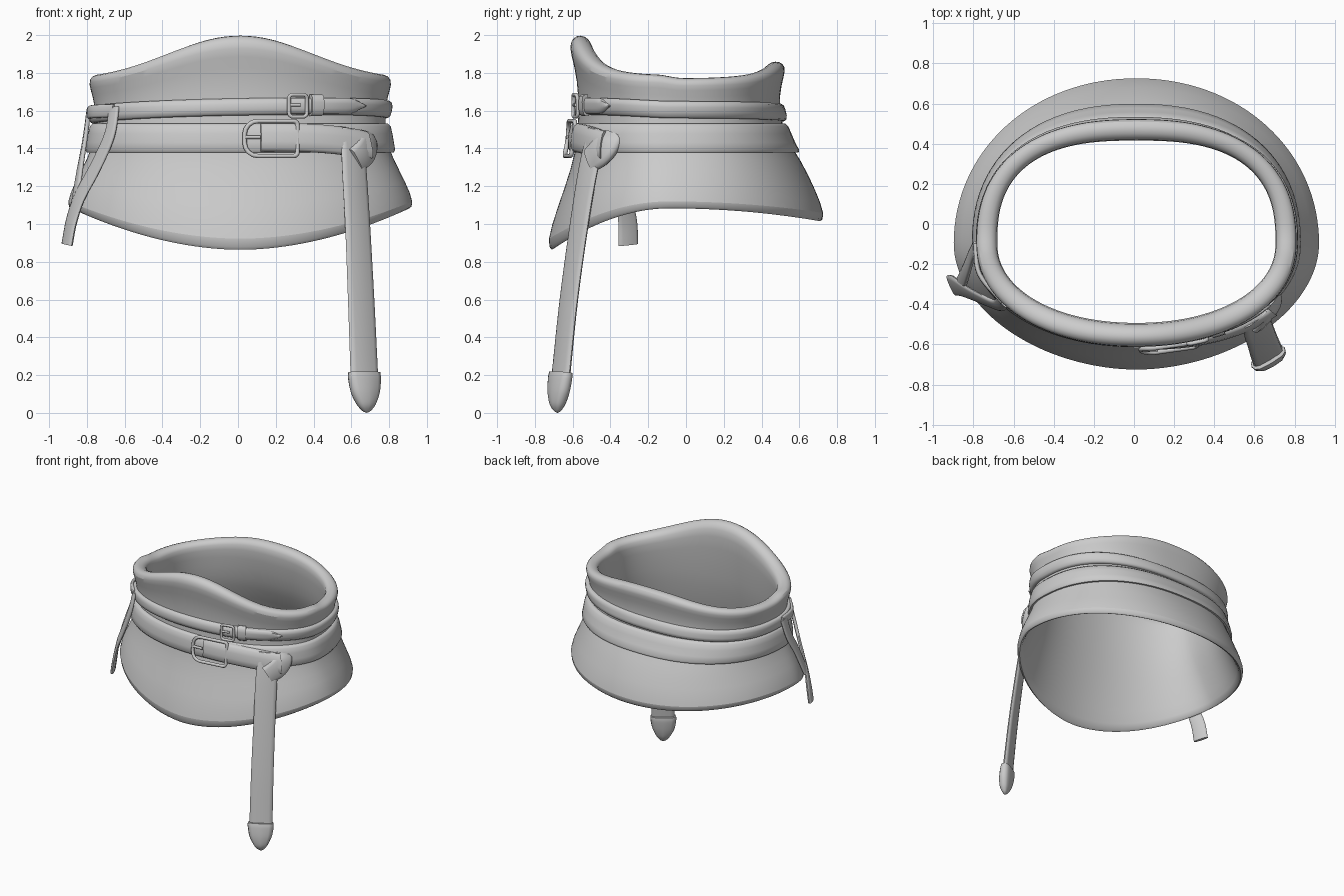
import bpy, math
from mathutils import Vector

if "Cube" in bpy.data.objects:
    bpy.data.objects.remove(bpy.data.objects["Cube"])

WAIST = 1.45
# Body rows: height fraction (-1 hem, 0 waist, 1 top), half width, front depth, back depth, back squareness
OUTER = [(-1.0, .895, .71, .71, 2.05), (-.92, .925, .742, .742, 2.05), (-.6, .875, .68, .685, 2.05),
         (-.25, .805, .605, .61, 2.2), (0, .772, .575, .53, 2.35), (.4, .765, .565, .49, 2.4),
         (.7, .783, .59, .505, 2.4), (.88, .805, .622, .53, 2.4), (.97, .79, .60, .515, 2.4),
         (1.0, .747, .56, .473, 2.5)]
INNER = [(.96, .705, .512, .43, 2.6), (.85, .688, .485, .408, 2.7), (.4, .708, .508, .437, 2.6),
         (0, .728, .528, .475, 2.4), (-.5, .803, .604, .602, 2.1), (-.95, .872, .685, .69, 2.05)]
CX = .012


def spow(v, p):
    return math.copysign(abs(v) ** p, v)


def limits(th):
    """Hem and top height at an angle around the body."""
    c, s = math.cos(th), math.sin(th)
    bell = math.exp(-(.78 * c / .52) ** 2)
    if s < 0:
        return .85 + .225 * c * c, 1.77 + .235 * bell
    return 1.005 + .07 * c * c, 1.765 + .10 * bell


def place(th, row, off=0):
    s, a, f, b, nb = row
    hem, top = limits(th)
    z = WAIST + s * ((top - WAIST) if s > 0 else (WAIST - hem))
    sn = math.sin(th)
    n = 2.1 + .22 * min(0, s) if sn < 0 else nb
    depth = (f - .1 if sn < 0 else b + .1) + off
    return Vector((CX + (a + off) * spow(math.cos(th), 2 / n),
                   -.1 + depth * spow(sn, 2 / n), z))


def surf(th, z, off=0):
    """Point on the outside of the body at angle and height."""
    hem, top = limits(th)
    s = (z - WAIST) / ((top - WAIST) if z > WAIST else (WAIST - hem))
    for p, q in zip(OUTER, OUTER[1:]):
        if s <= q[0]:
            break
    t = max(0, min(1, (s - p[0]) / (q[0] - p[0])))
    v = place(th, [i + (j - i) * t for i, j in zip(p, q)], off)
    v.z = z
    return v


def angle(x):
    """Angle on the front of the body for a given x."""
    return -math.acos(max(-1, min(1, spow((x - CX) / .80, 1.05))))


def loft(name, rings, wrap=False, subdiv=0):
    m = len(rings[0])
    verts = [v for r in rings for v in r]
    faces = []
    for i in range(len(rings) if wrap else len(rings) - 1):
        k = (i + 1) % len(rings)
        for j in range(m):
            l = (j + 1) % m
            faces.append((i * m + j, k * m + j, k * m + l, i * m + l))
    if not wrap:
        faces += [tuple(range(m)), tuple(range(len(verts) - 1, len(verts) - m - 1, -1))]
    me = bpy.data.meshes.new(name)
    me.from_pydata(verts, [], faces)
    ob = bpy.data.objects.new(name, me)
    bpy.context.collection.objects.link(ob)
    bpy.ops.object.select_all(action='DESELECT')
    ob.select_set(True)
    bpy.context.view_layer.objects.active = ob
    bpy.ops.object.mode_set(mode='EDIT')
    bpy.ops.mesh.select_all(action='SELECT')
    bpy.ops.mesh.normals_make_consistent(inside=False)
    bpy.ops.object.mode_set(mode='OBJECT')
    bpy.ops.object.shade_smooth_by_angle(angle=math.radians(50))
    if subdiv:
        mod = ob.modifiers.new("smooth", 'SUBSURF')
        mod.levels = mod.render_levels = subdiv
    return ob


BAND = [(-.5, -.02), (-.5, .4), (-.4, .8), (-.15, 1), (.15, 1), (.4, .8), (.5, .4), (.5, -.02)]


def belt(name, t0, t1, n, zf, wf, lift=lambda t: 0, thick=.04, wrap=False):
    """Band that follows the body; zf gets the angle, wf and lift get 0..1."""
    rings = []
    for i in range(n):
        t = i / (n if wrap else n - 1)
        th = t0 + (t1 - t0) * t
        rings.append([surf(th, zf(th) + u * wf(t), lift(t) + h * thick) for u, h in BAND])
    return loft(name, rings, wrap)


def strap(name, pts, steps=6):
    """Loose strap through points (x, y, z, width, thickness), facing outwards."""
    P = [Vector(p) for p in pts]
    P = [2 * P[0] - P[1]] + P + [2 * P[-1] - P[-2]]
    path = []
    for i in range(1, len(P) - 2):
        a, b, c, d = P[i - 1:i + 3]
        for k in range(steps):
            t = k / steps
            path.append(.5 * (2 * b + (c - a) * t + (2 * a - 5 * b + 4 * c - d) * t * t
                              + (3 * b - a - 3 * c + d) * t ** 3))
    path.append(P[-2])
    rings = []
    for i, p in enumerate(path):
        tan = (path[min(i + 1, len(path) - 1)] - path[max(i - 1, 0)]).to_3d().normalized()
        c = p.to_3d()
        out = Vector((c.x / .7, (c.y + .1) / .35, 0))
        out = (out - tan * out.dot(tan)).normalized()
        side = tan.cross(out)
        rings.append([c + side * spow(math.cos(a), .6) * p[3] / 2 + out * spow(math.sin(a), .8) * p[4] / 2
                      for a in [2 * math.pi * k / 12 for k in range(12)]])
    return loft(name, rings)


def wire(name, pts, off, r, cyclic=True):
    """Rounded metal rod through (x, z) points lying over the front."""
    cu = bpy.data.curves.new(name, 'CURVE')
    cu.dimensions = '3D'
    cu.bevel_depth = r
    cu.bevel_resolution = 3
    cu.use_fill_caps = True
    sp = cu.splines.new('POLY')
    sp.points.add(len(pts) - 1)
    for q, (x, z) in zip(sp.points, pts):
        q.co = (x, surf(angle(x), z, off).y, z, 1)
    sp.use_cyclic_u = cyclic
    ob = bpy.data.objects.new(name, cu)
    bpy.context.collection.objects.link(ob)


def frame(x0, x1, z0, z1, rl, rr, n=5):
    """Rounded rectangle with separate left and right corner radii."""
    out = []
    for cx, cz, r, a0 in [(x1 - rr, z1 - rr, rr, 0), (x0 + rl, z1 - rl, rl, 90),
                          (x0 + rl, z0 + rl, rl, 180), (x1 - rr, z0 + rr, rr, 270)]:
        for k in range(n):
            a = math.radians(a0 + 90 * k / (n - 1))
            out.append((cx + r * math.cos(a), cz + r * math.sin(a)))
    return out


# Waist wrap with a rolled top and a flared hem
SEG = 64
loft("waist_wrap", [[place(2 * math.pi * (i + .5) / SEG, r) for r in OUTER + INNER] for i in range(SEG)],
     wrap=True, subdiv=1)

# Two belts all the way round
upper_z = lambda th: 1.59 + .015 * math.cos(th) + .03 * max(0, -math.sin(th))
lower_z = lambda th: 1.455
full = 2 * math.pi
belt("upper_belt", 0, full, 96, upper_z, lambda t: .09, thick=.034, wrap=True)
belt("lower_belt", 0, full, 96, lower_z, lambda t: .155, thick=.035, wrap=True)

# Belt ends lying over the front
belt("upper_belt_end", angle(.27), angle(.67), 20, lambda th: 1.625,
     lambda t: .085 * (1 if t < .7 else max(.08, 1 - ((t - .7) / .3) ** 2)), lambda t: .016, .03)
a0, a1 = angle(.12), angle(.655)
belt("lower_belt_end", a0, a1, 24, lambda th: 1.46 - .045 * max(0, (th - a0) / (a1 - a0)) ** 2.5,
     lambda t: .15, lambda t: .012 + .035 * t)
# Belt folded down over itself into the hanging strap
strap("belt_fold", [(.675, -.38, 1.475, .12, .05), (.685, -.41, 1.43, .15, .06),
                    (.665, -.455, 1.38, .16, .06), (.62, -.51, 1.335, .14, .05)])

# Buckles, prongs and keeper
wire("large_buckle", frame(.035, .315, 1.36, 1.545, .07, .02), .05, .012)
wire("large_buckle_prong", [(.04, 1.46), (.12, 1.46)], .054, .010, False)
wire("small_buckle", frame(.27, .365, 1.568, 1.685, .02, .02), .052, .010)
wire("small_buckle_prong", [(.275, 1.63), (.33, 1.63)], .054, .008, False)
belt("belt_keeper", angle(.385), angle(.445), 6, lambda th: 1.628, lambda t: .115, lambda t: .014, .042)

# Long hanging strap with a metal tip
strap("hanging_strap", [(.605, -.465, 1.5, .155, .035), (.615, -.515, 1.3, .16, .035), (.633, -.565, 1.0, .16, .035),
                        (.652, -.62, .6, .165, .035), (.67, -.665, .17, .17, .04)])
strap("strap_tip", [(.668, -.663, .215, .19, .07), (.67, -.667, .18, .19, .08), (.675, -.675, .11, .165, .08),
                    (.68, -.68, .05, .11, .065), (.682, -.68, .015, .055, .035), (.683, -.68, .001, .01, .01)])

# Thin knotted side strap
strap("side_strap_front", [(-.655, -.385, 1.62, .075, .025), (-.68, -.405, 1.47, .075, .025),
                           (-.755, -.375, 1.30, .085, .025), (-.835, -.335, 1.15, .095, .025),
                           (-.88, -.31, 1.02, .11, .03), (-.905, -.305, .89, .115, .03)])
strap("side_strap_back", [(-.79, -.12, 1.60, .075, .025), (-.81, -.16, 1.45, .075, .025),
                          (-.835, -.23, 1.30, .075, .025), (-.862, -.30, 1.12, .08, .025)])
strap("side_strap_top", [(-.79, -.10, 1.585, .07, .025), (-.77, -.25, 1.595, .07, .025),
                         (-.655, -.39, 1.60, .07, .025)])
